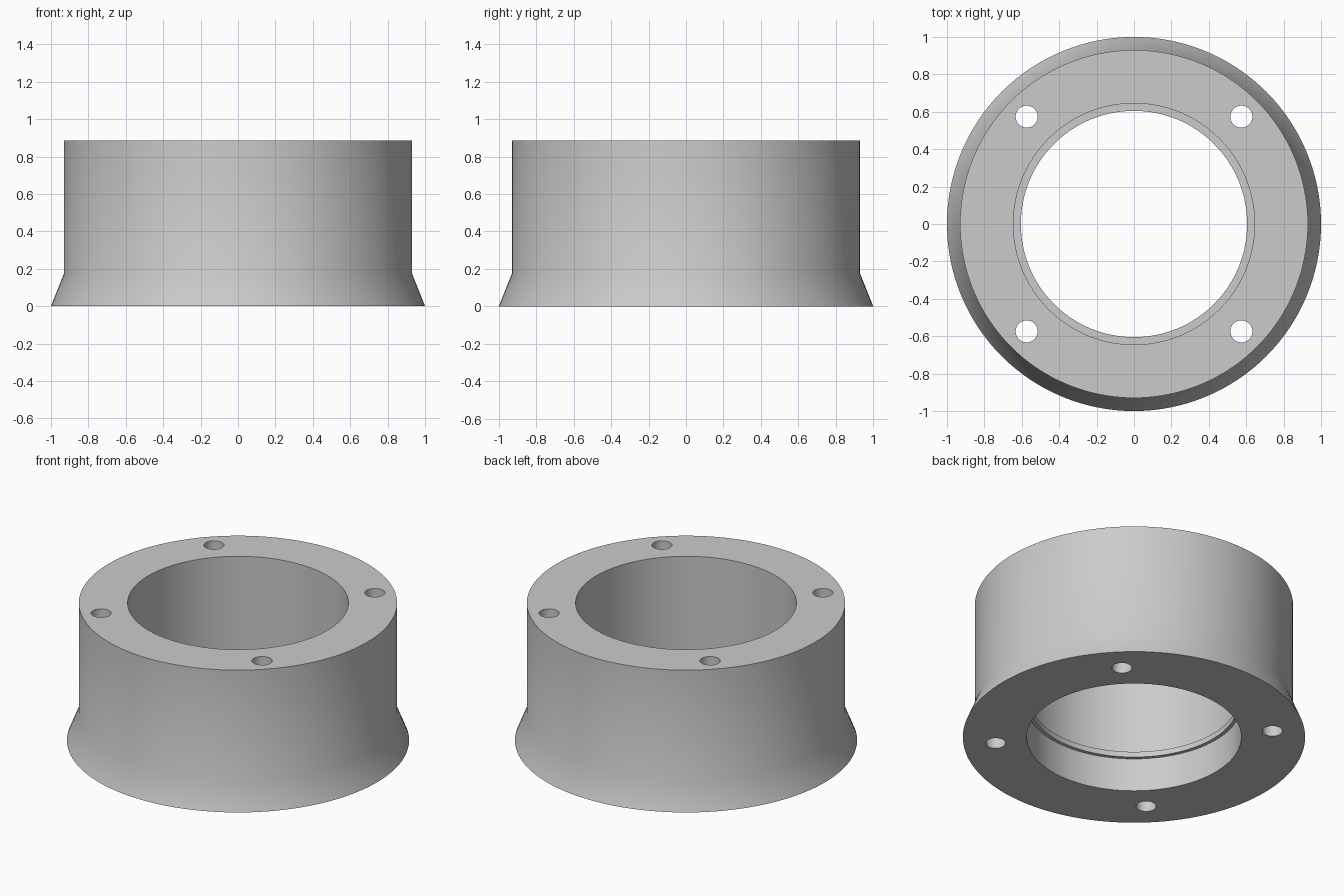
import bpy
import bmesh
import math

SEGMENTS = 128
HOLE_OFFSET = 0.574
HOLE_RADIUS = 0.059

default = bpy.data.objects.get("Cube")
if default:
    bpy.data.objects.remove(default, do_unlink=True)

grey = bpy.data.materials.new("plain_grey")
grey.use_nodes = True
colour = (0.6, 0.6, 0.6, 1.0)
grey.diffuse_color = colour
grey.node_tree.nodes["Principled BSDF"].inputs["Base Color"].default_value = colour


def lathe(name, profile):
    """Revolve a closed (radius, height) profile about the z axis."""
    bm = bmesh.new()
    rings = []
    for i in range(SEGMENTS):
        a = math.tau * i / SEGMENTS
        rings.append([bm.verts.new((r * math.cos(a), r * math.sin(a), z)) for r, z in profile])
    n = len(profile)
    for i, ring in enumerate(rings):
        after = rings[(i + 1) % SEGMENTS]
        for j in range(n):
            k = (j + 1) % n
            bm.faces.new((ring[j], after[j], after[k], ring[k]))
    bmesh.ops.recalc_face_normals(bm, faces=bm.faces)
    mesh = bpy.data.meshes.new(name)
    bm.to_mesh(mesh)
    bm.free()
    obj = bpy.data.objects.new(name, mesh)
    bpy.context.collection.objects.link(obj)
    return obj


# Flared sleeve with a stepped bore and a narrow inner lip
sleeve = lathe("flared_sleeve", [
    (1.0, 0.0), (0.93, 0.175), (0.93, 0.885),    # flare and outer wall
    (0.645, 0.885), (0.645, 0.25),               # rim and upper bore
    (0.605, 0.25), (0.605, 0.215),               # inner lip
    (0.627, 0.215), (0.627, 0.0),                # lower bore
])
sleeve.data.materials.append(grey)

# Four bolt holes running through the full height
bm = bmesh.new()
for sx in (-1, 1):
    for sy in (-1, 1):
        made = bmesh.ops.create_cone(bm, cap_ends=True, segments=32, radius1=HOLE_RADIUS,
                                     radius2=HOLE_RADIUS, depth=2.0)
        bmesh.ops.translate(bm, verts=made["verts"],
                            vec=(sx * HOLE_OFFSET, sy * HOLE_OFFSET, 0.44))
cutter_mesh = bpy.data.meshes.new("bolt_hole_cutter")
bm.to_mesh(cutter_mesh)
bm.free()
cutter_mesh.materials.append(grey)
cutter = bpy.data.objects.new("bolt_hole_cutter", cutter_mesh)
bpy.context.collection.objects.link(cutter)
cutter.hide_render = True

cut = sleeve.modifiers.new("bolt_holes", "BOOLEAN")
cut.operation = "DIFFERENCE"
cut.solver = "EXACT"
cut.object = cutter

bpy.ops.object.select_all(action="DESELECT")
sleeve.select_set(True)
bpy.context.view_layer.objects.active = sleeve
bpy.ops.object.modifier_apply(modifier=cut.name)
bpy.data.objects.remove(cutter, do_unlink=True)

# Smooth walls, crisp rims
bpy.ops.object.shade_smooth_by_angle(angle=math.radians(30))
